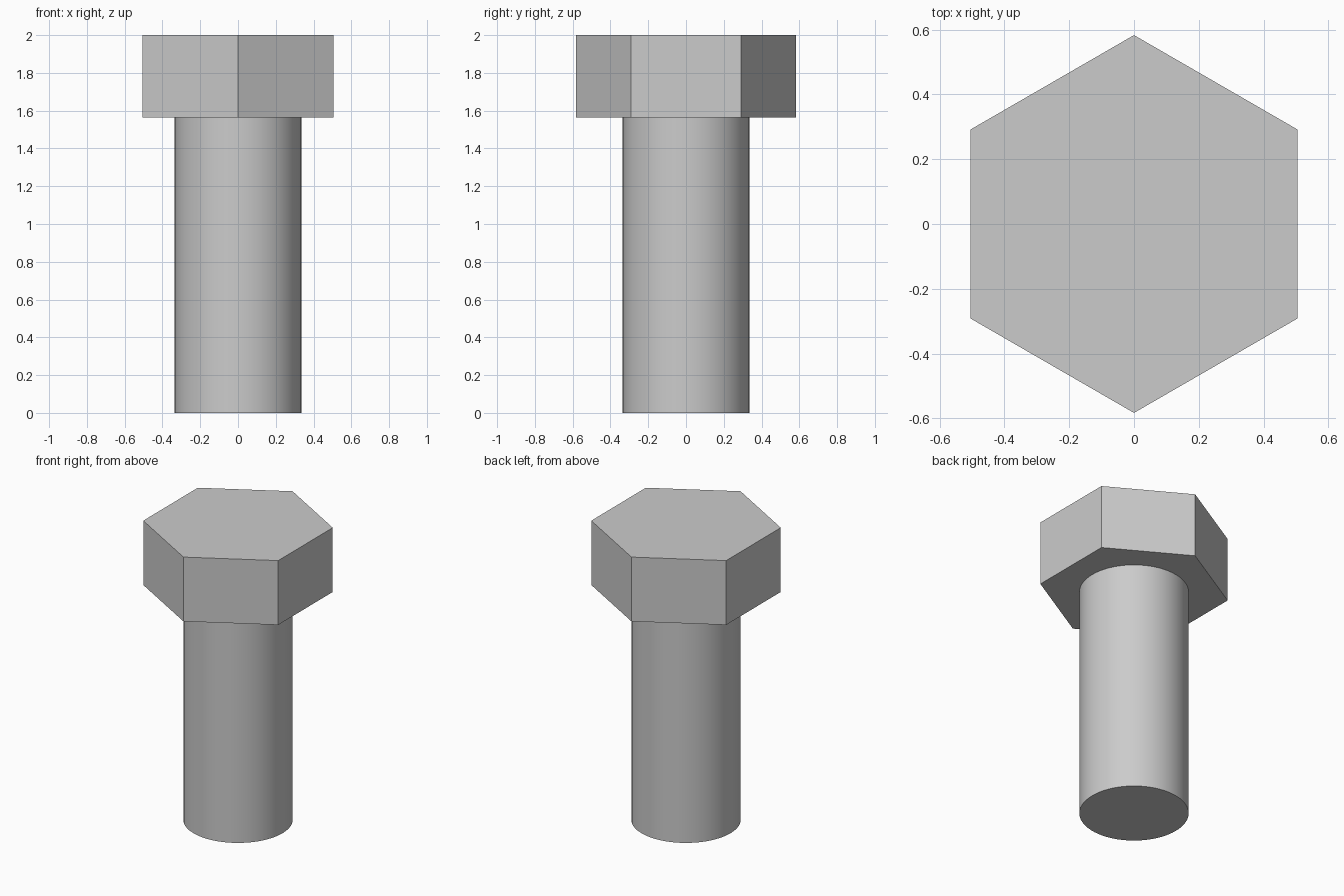
import bpy
import math

cube = bpy.data.objects.get("Cube")
if cube:
    bpy.data.objects.remove(cube, do_unlink=True)

# Plain grey metal
GREY = (0.6, 0.6, 0.6, 1.0)
metal = bpy.data.materials.new("grey_metal")
metal.use_nodes = True
metal.diffuse_color = GREY
metal.node_tree.nodes["Principled BSDF"].inputs["Base Color"].default_value = GREY


def prism(name, sides, radius, bottom, top):
    """Upright capped prism with its first corner facing the back."""
    bpy.ops.mesh.primitive_cylinder_add(
        vertices=sides, radius=radius, depth=top - bottom,
        location=(0, 0, (bottom + top) / 2))
    obj = bpy.context.object
    obj.name = obj.data.name = name
    obj.data.materials.append(metal)
    return obj


HEAD_BOTTOM = 1.565

# Hexagonal head, flat-sided
head = prism("bolt_head", 6, 0.583, HEAD_BOTTOM, 2.0)

# Round shank, smooth sides with sharp end rims
shank = prism("bolt_shank", 64, 0.335, 0.0, HEAD_BOTTOM)
bpy.ops.object.shade_smooth_by_angle(angle=math.radians(30))
